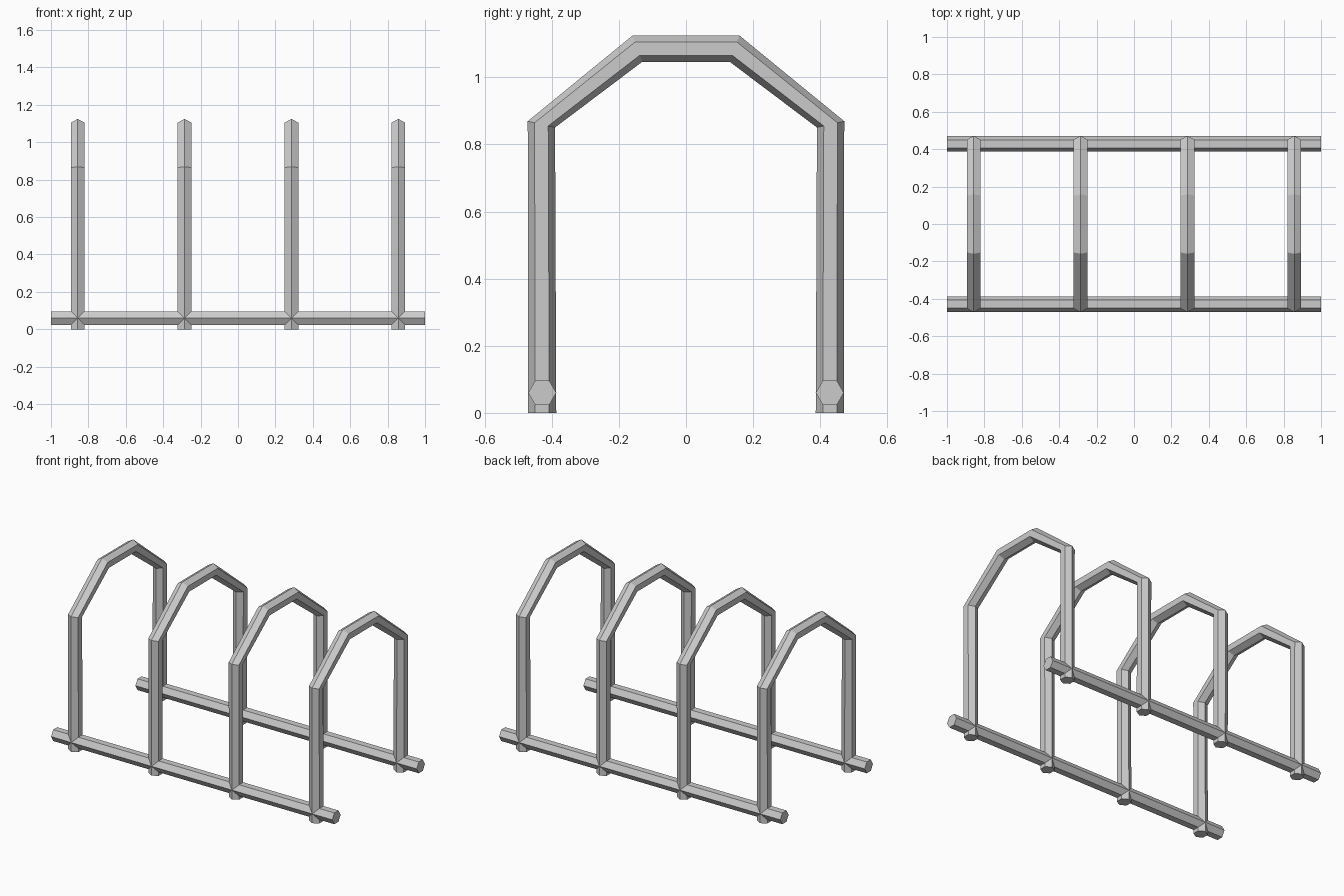
import bpy, bmesh
from math import sin, cos, pi, radians
from mathutils import Vector

if "Cube" in bpy.data.objects:
    bpy.data.objects.remove(bpy.data.objects["Cube"])

R = 0.0418          # hexagonal tube radius
LEG_Y = 0.4285      # distance of legs and rails from the centre


def hex_tube(name, stations):
    """Loft a capped hexagonal tube through (centre, point axis, flat axis) stations."""
    bm = bmesh.new()
    rings = []
    for c, u, v in stations:
        rings.append([bm.verts.new(c + R * (cos(k * pi / 3) * u + sin(k * pi / 3) * v))
                      for k in range(6)])
    for a, b in zip(rings, rings[1:]):
        for k in range(6):
            n = (k + 1) % 6
            bm.faces.new((a[k], a[n], b[n], b[k]))
    bm.faces.new(rings[0])
    bm.faces.new(rings[-1])
    bmesh.ops.recalc_face_normals(bm, faces=bm.faces)
    mesh = bpy.data.meshes.new(name)
    bm.to_mesh(mesh)
    bm.free()
    obj = bpy.data.objects.new(name, mesh)
    bpy.context.collection.objects.link(obj)
    return obj


# Half of the hoop path: y, z, angle of the outward direction above horizontal
half = [(-LEG_Y, 0.0, 0), (-0.431, 0.86, 13), (-0.145, 1.0855, 70)]
path = half + [(-y, z, 180 - a) for y, z, a in reversed(half)]

# Four hoops
for i, x in enumerate((-0.857, -0.286, 0.286, 0.857)):
    hex_tube(f"hoop_{i + 1}", [
        (Vector((x, y, z)),
         Vector((0, -cos(radians(a)), sin(radians(a)))),
         Vector((1, 0, 0)))
        for y, z, a in path])

# Two ground rails
for name, y in (("front_rail", -LEG_Y), ("back_rail", LEG_Y)):
    hex_tube(name, [(Vector((x, y, 0.06)), Vector((0, 1, 0)), Vector((0, 0, 1)))
                    for x in (-1, 1)])
